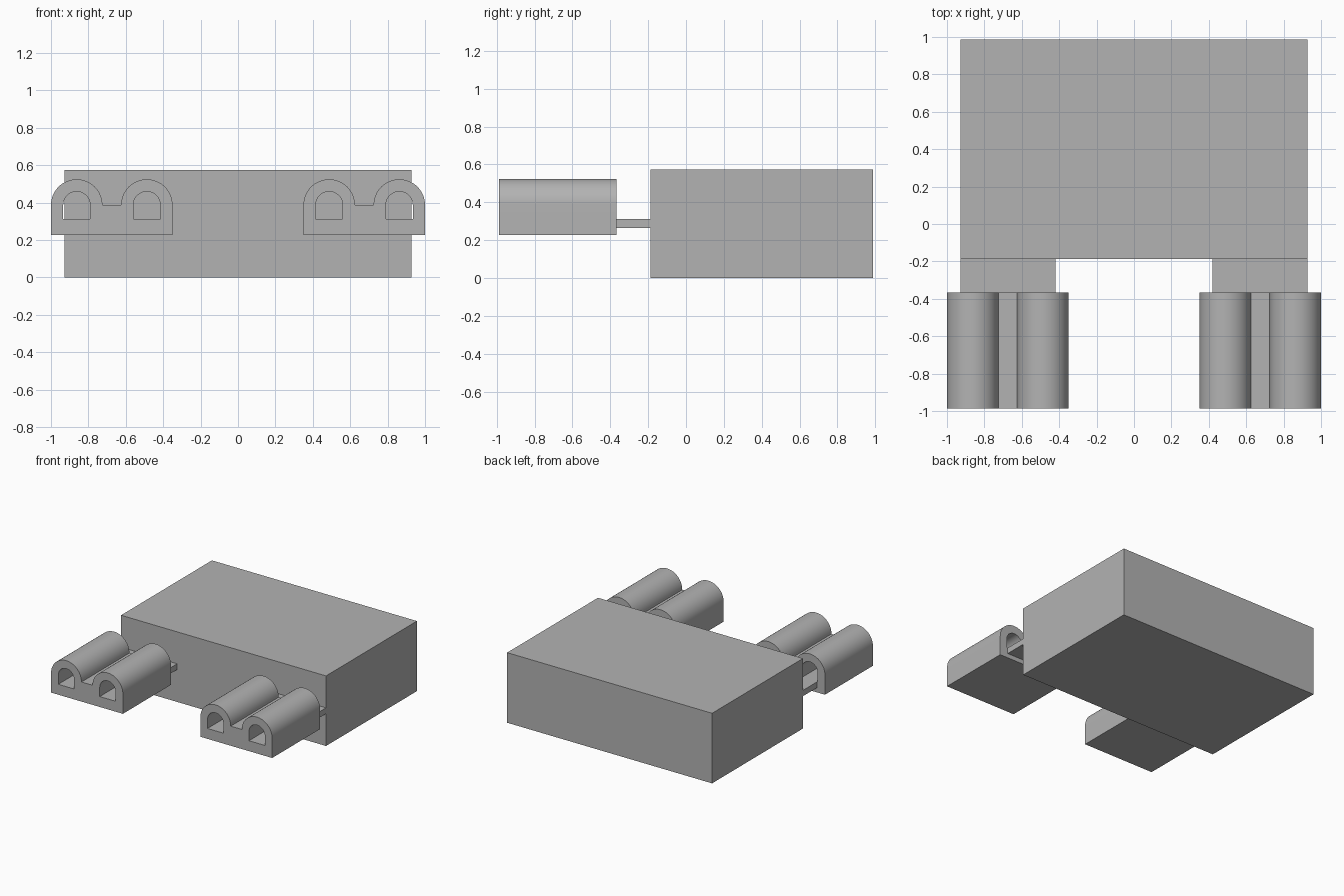
import bpy
import bmesh
from math import pi, cos, sin, radians
from mathutils import Vector

old = bpy.data.objects.get("Cube")
if old:
    bpy.data.objects.remove(old, do_unlink=True)

# Single plain grey
grey = bpy.data.materials.new("plain grey")
grey.use_nodes = True
colour = (0.45, 0.45, 0.45, 1)
grey.diffuse_color = colour
grey.node_tree.nodes["Principled BSDF"].inputs["Base Color"].default_value = colour


def add_object(name, bm):
    bmesh.ops.recalc_face_normals(bm, faces=bm.faces)
    mesh = bpy.data.meshes.new(name)
    bm.to_mesh(mesh)
    bm.free()
    mesh.materials.append(grey)
    obj = bpy.data.objects.new(name, mesh)
    bpy.context.collection.objects.link(obj)
    return obj


def box(name, low, high):
    low, high = Vector(low), Vector(high)
    bm = bmesh.new()
    bmesh.ops.create_cube(bm, size=1)
    bmesh.ops.scale(bm, verts=bm.verts, vec=high - low)
    bmesh.ops.translate(bm, verts=bm.verts, vec=(low + high) / 2)
    return add_object(name, bm)


def arch(cx, radius, steps=32):
    """Half circle from left to right, above the spring line."""
    return [(cx - radius * cos(pi * i / steps), SPRING + radius * sin(pi * i / steps))
            for i in range(steps + 1)]


def extrude_profile(name, loops, y0, y1):
    """Fill closed x-z loops (inner loops become holes) and extrude along y."""
    bm = bmesh.new()
    for loop in loops:
        verts = [bm.verts.new((x, y0, z)) for x, z in loop]
        for i, v in enumerate(verts):
            bm.edges.new((v, verts[i - 1]))
    bmesh.ops.triangle_fill(bm, edges=bm.edges[:], use_beauty=True, normal=(0, -1, 0))
    result = bmesh.ops.extrude_face_region(bm, geom=bm.faces[:], use_keep_orig=True)
    moved = [g for g in result["geom"] if isinstance(g, bmesh.types.BMVert)]
    bmesh.ops.translate(bm, verts=moved, vec=(0, y1 - y0, 0))
    return add_object(name, bm)


SPRING, BASE, HOLE_FLOOR = 0.387, 0.227, 0.312
OUTER, INNER, OFFSET = 0.1375, 0.072, 0.1875

# Main block
box("main_block", (-0.927, -0.187, 0), (0.927, 0.987, 0.573))

for side, name in ((1, "left"), (-1, "right")):
    # Twin tunnel housing
    cx = side * 0.675
    centres = (cx - OFFSET, cx + OFFSET)
    outline = [(cx - OFFSET - OUTER, BASE)]
    for c in centres:
        outline += arch(c, OUTER)
    outline.append((cx + OFFSET + OUTER, BASE))
    holes = [arch(c, INNER) + [(c + INNER, HOLE_FLOOR), (c - INNER, HOLE_FLOOR)]
             for c in centres]
    housing = extrude_profile(name + "_twin_tunnel", [outline] + holes, -0.987, -0.367)
    bpy.ops.object.select_all(action="DESELECT")
    housing.select_set(True)
    bpy.context.view_layer.objects.active = housing
    bpy.ops.object.shade_smooth_by_angle(angle=radians(30))

    # Flat bridge joining the housing to the block
    x0, x1 = sorted((side * 0.42, side * 0.927))
    box(name + "_bridge", (x0, -0.367, 0.264), (x1, -0.187, HOLE_FLOOR))
